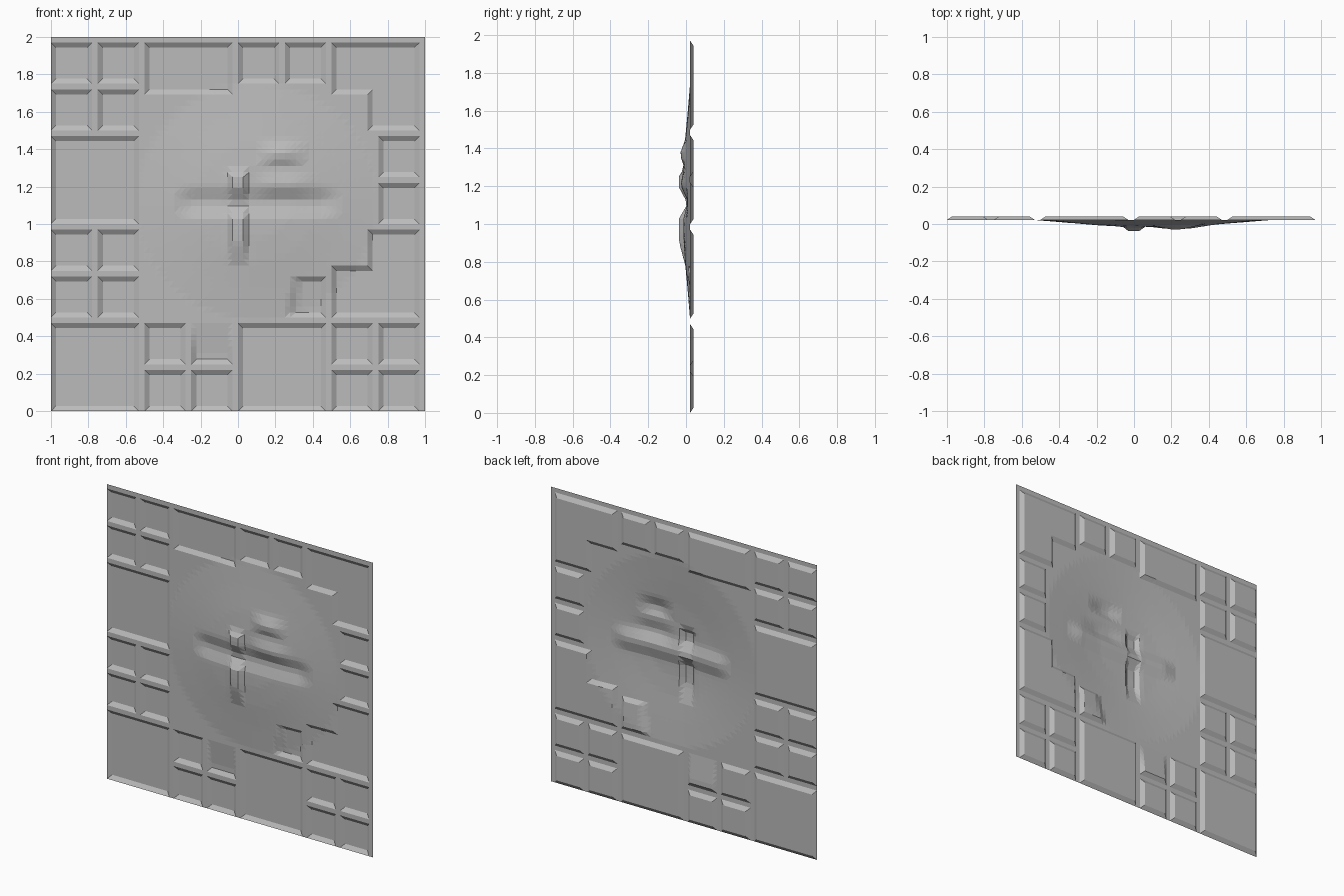
import bpy, bmesh, math

if "Cube" in bpy.data.objects:
    bpy.data.objects.remove(bpy.data.objects["Cube"])

FRAME, DEPTH, BEVEL = 0.022, 0.018, 0.027


def interp(points, t):
    """Piecewise linear profile."""
    if t <= points[0][0]:
        return points[0][1]
    for (a, va), (b, vb) in zip(points, points[1:]):
        if t <= b:
            return va + (vb - va) * (t - a) / (b - a)
    return points[-1][1]


def bump(t, lo, a, b, hi):
    """Trapezoid that is 1 between a and b and 0 outside lo..hi."""
    return interp([(lo, 0), (a, 1), (b, 1), (hi, 0)], t)


# Recessed cells: x0, x1, z0, z1
cells = []
for z0, z1 in ((1.75, 1.97), (1.5, 1.72), (0.75, 0.97), (0.5, 0.72)):
    cells += [(-1, -0.78, z0, z1), (-0.75, -0.53, z0, z1)]
cells += [(-1, -0.53, 1, 1.47), (-1, -0.53, 0, 0.47), (0, 0.47, 0, 0.47)]
for x in (-0.5, -0.25, 0.5, 0.75):
    cells.append((x, x + 0.22, 0, 0.22))
    if x != -0.25:
        cells.append((x, x + 0.22, 0.25, 0.47))
cells += [(0, 0.22, 1.75, 1.97), (0.25, 0.47, 1.75, 1.97),
          (0.75, 0.97, 1.25, 1.47), (0.75, 0.97, 1, 1.22),
          (-0.5, -0.03, 1.693, 1.97),
          (0.5, 0.97, 1.693, 1.97), (0.693, 0.97, 1.5, 1.97),
          (0.5, 0.97, 0.5, 0.777), (0.693, 0.97, 0.5, 0.97)]


def recess(x, z):
    d = max(min(x - a, b - x, z - c, e - z) for a, b, c, e in cells)
    d = max(0, min(1, d / BEVEL))
    # ramped cell below the chin
    ramp = min((x + 0.25) / 0.027, (-0.03 - x) / 0.027, (z - 0.25) / BEVEL, (0.47 - z) / 0.17, 1)
    # cell with a slanted left side
    slant = min((x - 0.25 - 0.2 * (z - 0.5)) / 0.05, (0.47 - x) / BEVEL,
                (z - 0.5) / BEVEL, (0.72 - z) / BEVEL, 1)
    return DEPTH * max(d, ramp, slant)


def relief(x, z):
    rho = math.hypot((x - 0.1) / 0.64, (z - 1.12) / 0.63)
    h = interp([(0, .037), (.3, .036), (.5, .028), (.75, .013), (1, 0)], rho)
    # eye groove across the face
    h -= 0.02 * bump(x, -0.34, -0.24, 0.45, 0.55) * bump(z, 1.025, 1.1, 1.13, 1.2)
    # cheek lens and brow point
    h += 0.012 * bump(x, 0.08, 0.18, 0.3, 0.42) * bump(z, 1.13, 1.2, 1.22, 1.28)
    h += 0.024 * bump(x, 0.1, 0.2, 0.26, 0.37) * bump(z, 1.32, 1.36, 1.37, 1.45)
    # central ridge, split by the groove
    ridge = max(bump(z, 1.1, 1.19, 1.25, 1.29), bump(z, 0.78, 0.9, 1.03, 1.1))
    h += 0.024 * bump(x, -0.06, -0.03, 0.03, 0.06) * ridge
    return max(0, min(h, 0.062))


# Sheet grid with lines on every cell edge and bevel
offsets = (0, .027, .06, .095, .13, .16, .193, .22)
lines = [k * 0.25 + o for k in range(8) for o in offsets] + [2.0]
n = len(lines)
bm = bmesh.new()
grid = []
for z in lines:
    row = []
    for lx in lines:
        x = lx - 1
        row.append(bm.verts.new((x, FRAME + recess(x, z) - relief(x, z), z)))
    grid.append(row)
for j in range(n - 1):
    for i in range(n - 1):
        a, b = grid[j][i], grid[j][i + 1]
        c, d = grid[j + 1][i + 1], grid[j + 1][i]
        # fold each square along its steeper diagonal so bevels mitre
        if abs(a.co.y - c.co.y) >= abs(b.co.y - d.co.y):
            bm.faces.new((a, b, c)), bm.faces.new((a, c, d))
        else:
            bm.faces.new((a, b, d)), bm.faces.new((b, c, d))
# merge flat areas into large faces
bmesh.ops.dissolve_limit(bm, angle_limit=0.002, verts=bm.verts, edges=bm.edges)
bmesh.ops.triangulate(bm, faces=bm.faces)

mesh = bpy.data.meshes.new("relief_panel")
bm.to_mesh(mesh)
bm.free()
panel = bpy.data.objects.new("relief_panel", mesh)
bpy.context.collection.objects.link(panel)
grey = bpy.data.materials.new("stone_grey")
grey.diffuse_color = (0.5, 0.5, 0.5, 1)
grey.use_nodes = True
grey.node_tree.nodes["Principled BSDF"].inputs["Base Color"].default_value = grey.diffuse_color
mesh.materials.append(grey)
